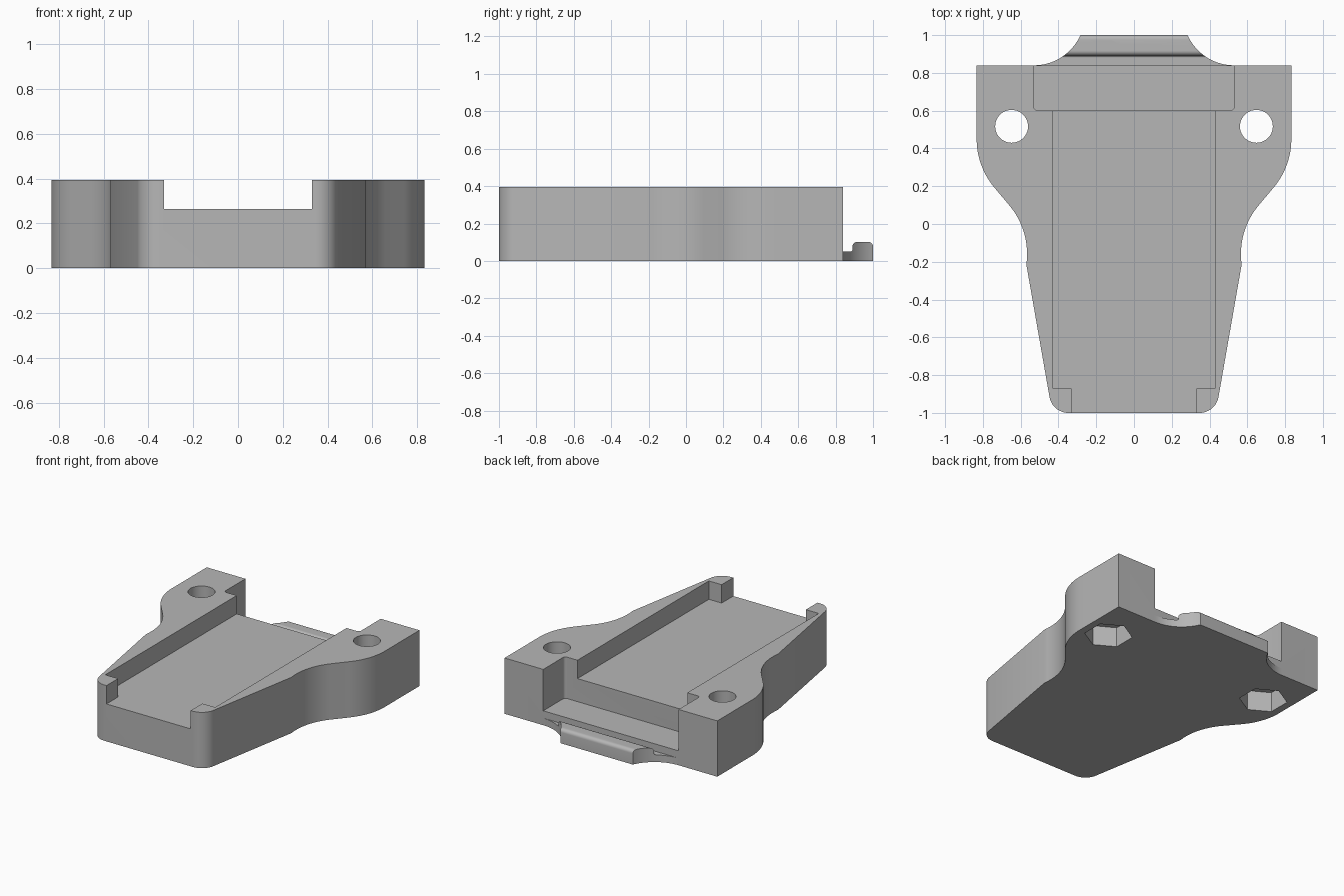
import bpy, bmesh
from math import sin, cos, radians, pi
from mathutils import Matrix

if "Cube" in bpy.data.objects:
    bpy.data.objects.remove(bpy.data.objects["Cube"], do_unlink=True)

grey = bpy.data.materials.new("plain_grey")
grey.use_nodes = True
grey.diffuse_color = (0.47, 0.47, 0.47, 1)
grey.node_tree.nodes["Principled BSDF"].inputs["Base Color"].default_value = grey.diffuse_color


def arc(cx, cy, r, a0, a1, n=12):
    """Points on an arc, angles in degrees."""
    angles = [radians(a0 + (a1 - a0) * i / n) for i in range(n + 1)]
    return [(cx + r * cos(a), cy + r * sin(a)) for a in angles]


def mirrored(half):
    """Close a right-hand half outline by mirroring it across x = 0."""
    return half + [(-x, y) for x, y in reversed(half)]


def prism(name, points, low, high, along_x=False):
    """Extrude a flat outline along z, or a (y, z) profile along x."""
    bm = bmesh.new()
    base = [bm.verts.new((x, y, low)) for x, y in points]
    face = bm.faces.new(base)
    new = bmesh.ops.extrude_face_region(bm, geom=[face])["geom"]
    top = [v for v in new if isinstance(v, bmesh.types.BMVert)]
    bmesh.ops.translate(bm, verts=top, vec=(0, 0, high - low))
    if along_x:
        cycle = Matrix(((0, 0, 1), (1, 0, 0), (0, 1, 0)))
        bmesh.ops.transform(bm, matrix=cycle.to_4x4(), verts=bm.verts)
    bmesh.ops.recalc_face_normals(bm, faces=bm.faces)
    mesh = bpy.data.meshes.new(name)
    bm.to_mesh(mesh)
    bm.free()
    mesh.materials.append(grey)
    obj = bpy.data.objects.new(name, mesh)
    bpy.context.collection.objects.link(obj)
    return obj


def combine(target, tool, operation):
    """Apply a boolean and remove the tool."""
    tool.hide_render = True
    mod = target.modifiers.new("cut", "BOOLEAN")
    mod.operation, mod.solver, mod.object = operation, "EXACT", tool
    bpy.context.view_layer.objects.active = target
    bpy.ops.object.modifier_apply(modifier=mod.name)
    bpy.data.objects.remove(tool, do_unlink=True)


# Body: wide shoulders flowing into a tapered, round-cornered front
half = arc(0.347, -0.898, 0.102, -90, -8)
half += arc(0.966, -0.159, 0.4, 188, 140)
half += arc(0.433, 0.45, 0.4, -40, 0, 16)
half.append((0.833, 0.84))
body = prism("holder_body", mirrored(half), 0, 0.395)

# Latch tab: ridge profile trimmed by concave sides
ridge = [(0.8, 0), (0.8, 0.05), (0.88, 0.05)]
ridge += arc(0.88, 0.06, 0.01, -90, 0, 4)
ridge += arc(0.915, 0.077, 0.025, 180, 90, 6)
ridge += arc(0.975, 0.077, 0.025, 90, 0, 6) + [(1.0, 0)]
tab = prism("latch_tab", ridge, -0.7, 0.7, along_x=True)
sides = [(0.53, 0.7)] + arc(0.53, 1.11, 0.27, 270, 180, 24)
combine(tab, prism("tab_trim", mirrored(sides), -0.1, 0.3), "INTERSECT")
combine(body, tab, "UNION")

# Main tray, open through a narrower gap at the front
tray = [(0.33, -1.1), (0.33, -0.87), (0.43, -0.87), (0.43, 0.7)]
combine(body, prism("tray_cut", mirrored(tray), 0.265, 0.5), "DIFFERENCE")

# Deeper connector notch at the back
notch = arc(0.51, 0.62, 0.02, -90, 0, 5) + [(0.53, 1.2)]
combine(body, prism("notch_cut", mirrored(notch), 0.102, 0.5), "DIFFERENCE")

# Screw holes with hexagonal nut pockets underneath
for side in (-1, 1):
    x, y = side * 0.648, 0.517
    hole = arc(x, y, 0.087, 0, 360, 40)[:-1]
    pocket = arc(x, y, 0.155, 30, 390, 6)[:-1]
    combine(body, prism("nut_cut", pocket, -0.1, 0.14), "DIFFERENCE")
    combine(body, prism("screw_cut", hole, 0.05, 0.5), "DIFFERENCE")

# Smooth curved walls, crisp edges
bpy.ops.object.select_all(action="DESELECT")
body.select_set(True)
bpy.context.view_layer.objects.active = body
bpy.ops.object.shade_smooth_by_angle(angle=radians(28))
